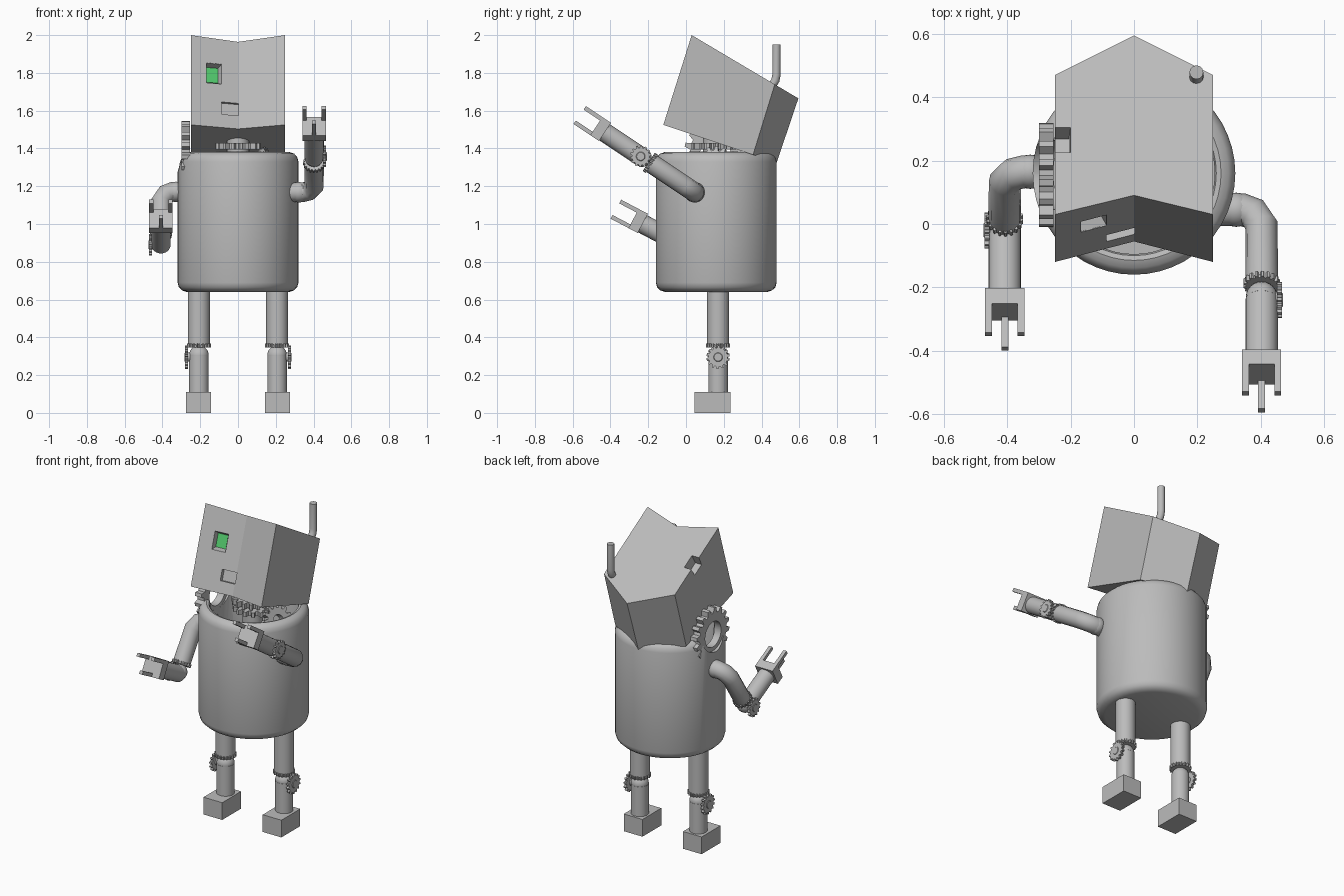
import bpy, bmesh, math
from mathutils import Vector as V, Matrix

if "Cube" in bpy.data.objects:
    bpy.data.objects.remove(bpy.data.objects["Cube"])

def material(name, rgb):
    m = bpy.data.materials.new(name)
    m.diffuse_color = (*rgb, 1)
    m.use_nodes = True
    m.node_tree.nodes["Principled BSDF"].inputs["Base Color"].default_value = m.diffuse_color
    return m

GREY = material("metal_grey", (0.5, 0.5, 0.5))
GREEN = material("eye_green", (0.09, 0.61, 0.16))

def finish(name, bm, mat=GREY, smooth=True):
    bmesh.ops.recalc_face_normals(bm, faces=bm.faces[:])
    me = bpy.data.meshes.new(name)
    bm.to_mesh(me)
    bm.free()
    ob = bpy.data.objects.new(name, me)
    bpy.context.collection.objects.link(ob)
    me.materials.append(mat)
    if smooth:
        smooth_obj(ob)
    return ob

def select(ob):
    bpy.ops.object.select_all(action='DESELECT')
    ob.select_set(True)
    bpy.context.view_layer.objects.active = ob

def smooth_obj(ob):
    select(ob)
    bpy.ops.object.shade_smooth_by_angle(angle=math.radians(35))

def basis(a, b, c):
    return Matrix((a, b, c)).transposed()

def box(name, org, axes, lo, hi, mat=GREY, taper=1.0):
    """Box between lo and hi in a (possibly skewed) basis; taper shrinks the far third-axis end."""
    bm = bmesh.new()
    bmesh.ops.create_cube(bm, size=1)
    for v in bm.verts:
        k = taper if v.co.z > 0 else 1
        p = V([lo[i] + (v.co[i] + 0.5) * (hi[i] - lo[i]) for i in range(3)])
        p.x *= k
        p.y *= k
        v.co = V(org) + axes @ p
    return finish(name, bm, mat, False)

def rings(name, loops, mat=GREY, closed=False, caps=False):
    """Skin a list of equal-length vertex loops."""
    bm = bmesh.new()
    rs = [[bm.verts.new(p) for p in lp] for lp in loops]
    pairs = list(zip(rs, rs[1:])) + ([(rs[-1], rs[0])] if closed else [])
    for a, b in pairs:
        for i in range(len(a)):
            j = (i + 1) % len(a)
            bm.faces.new((a[i], a[j], b[j], b[i]))
    if caps:
        bm.faces.new(rs[0])
        bm.faces.new(rs[-1])
    return finish(name, bm, mat)

def circle(c, axis, r, n=24):
    q = V(axis).to_track_quat('Z', 'Y')
    return [V(c) + q @ V((r * math.cos(2 * math.pi * i / n), r * math.sin(2 * math.pi * i / n), 0))
            for i in range(n)]

def rod(name, a, b, r, bevel=0.008):
    a, b = V(a), V(b)
    d = (b - a).normalized()
    return rings(name, [circle(a, d, r - bevel), circle(a + d * bevel, d, r),
                        circle(b - d * bevel, d, r), circle(b, d, r - bevel)], caps=True)

def gear(name, c, axis, root, tip, thick, teeth, hole):
    d = V(axis).normalized()
    q = d.to_track_quat('Z', 'Y')
    n = teeth * 4
    def loop(h, inner):
        pts = []
        for i in range(n):
            a = 2 * math.pi * (i + (0.15, -0.15, 0.15, -0.15)[i % 4]) / n
            r = hole if inner else (tip if i % 4 in (1, 2) else root)
            pts.append(V(c) + q @ V((r * math.cos(a), r * math.sin(a), h)))
        return pts
    t = thick / 2
    return rings(name, [loop(-t, False), loop(t, False), loop(t, True), loop(-t, True)], closed=True)

def ball(name, c, r):
    bm = bmesh.new()
    bmesh.ops.create_uvsphere(bm, u_segments=24, v_segments=14, radius=r)
    bmesh.ops.translate(bm, vec=V(c), verts=bm.verts[:])
    return finish(name, bm)

def pipe(name, pts, r):
    cu = bpy.data.curves.new(name, 'CURVE')
    cu.dimensions = '3D'
    cu.bevel_depth = r
    cu.bevel_resolution = 4
    cu.use_fill_caps = True
    sp = cu.splines.new('POLY')
    sp.points.add(len(pts) - 1)
    for p, co in zip(sp.points, pts):
        p.co = (*co, 1)
    ob = bpy.data.objects.new(name, cu)
    bpy.context.collection.objects.link(ob)
    cu.materials.append(GREY)
    select(ob)
    bpy.ops.object.convert(target='MESH')
    smooth_obj(bpy.context.object)

def cut(ob, cutter):
    m = ob.modifiers.new("cut", 'BOOLEAN')
    m.operation = 'DIFFERENCE'
    m.solver = 'EXACT'
    m.object = cutter
    select(ob)
    bpy.ops.object.modifier_apply(modifier="cut")
    bpy.data.objects.remove(cutter)

# Body: open drum with rounded rims and a side notch for the big gear
prof = [(0.27, 0.64), (0.295, 0.648), (0.313, 0.665), (0.32, 0.69), (0.32, 1.33), (0.313, 1.355),
        (0.298, 1.372), (0.275, 1.38), (0.26, 1.375), (0.255, 1.36), (0.255, 1.0)]
body = rings("body", [circle((0, 0.16, z), (0, 0, 1), r, 48) for r, z in prof], caps=True)
cut(body, rod("notch_cutter", (-0.4, 0.155, 1.385), (-0.2, 0.155, 1.385), 0.11))
smooth_obj(body)

# Neck and gears in the drum
rod("neck", (0, 0.15, 0.98), (0, 0.15, 1.47), 0.06)
gear("neck_gear", (0, 0.145, 1.412), (0, 0, 1), 0.095, 0.12, 0.035, 16, 0.04)
gear("lower_neck_gear", (0.015, 0.145, 1.37), (0, 0, 1), 0.105, 0.13, 0.03, 16, 0.04)
gear("side_gear", (-0.277, 0.155, 1.38), (1, 0, 0), 0.135, 0.165, 0.046, 16, 0.08)
gear("inner_gear", (0.17, 0.15, 1.31), (1, -0.2, 0.5), 0.08, 0.105, 0.035, 14, 0.04)

# Head: folded box, front folded inwards, back folded outwards, tilted back
plan_low = [(-0.25, -0.12), (0, -0.055), (0.25, -0.12), (0.25, 0.355), (0, 0.48), (-0.25, 0.355)]
plan_top = [(-0.25, 0.03), (0, 0.0905), (0.25, 0.03), (0.25, 0.47), (0, 0.595), (-0.25, 0.47)]
head = rings("head", [[(x, y, 1.525 - 0.333 * (y + 0.12)) for x, y in plan_low],
                      [(x, y, 2.0 - 0.593 * (y - 0.03)) for x, y in plan_top]], caps=True)

# Eyes and mouth: recesses cut square to each half of the face
up = V((0, 0.301, 0.954))
inward = V((0, 0.954, -0.301))
for s, side in ((1, "right"), (-1, "left")):
    across = V((0.25 * s, -0.065, 0.022)).normalized()
    n = across.cross(up) * -s
    n = n if n.y > 0 else -n
    ax = basis(across, up, n)
    eye = V((0.127 * s, 0.0014, 1.797))
    cut(head, box("eye_cutter", eye, ax, (-0.042, -0.055, 0), (0.042, 0.055, 0.04), taper=0.74))
    # widen the mouth of the recess so the cut opens cleanly
    cut(head, box("eye_rim_cutter", eye, ax, (-0.042, -0.055, -0.02), (0.042, 0.055, 0.002)))
    box(side + "_eye", eye, ax, (-0.031, -0.041, 0.034), (0.031, 0.041, 0.041), GREEN)
    mouth = V((0, -0.055, 1.503)) + up * 0.108
    cut(head, box("mouth_cutter", mouth, basis(across, up, inward),
                  (-0.002, -0.034, -0.03), (0.09, 0.034, 0.022)))

# Chipped corner on the left top edge of the head
cut(head, box("chip_cutter", (-0.25, 0.265, 1.86),
              basis(V((1, 0, 0)), V((0, 0.86, -0.51)), V((0, -0.51, -0.86))),
              (-0.055, -0.05, -0.06), (0.055, 0.05, 0.06), taper=0.8))
head.data.polygons.foreach_set("use_smooth", [False] * len(head.data.polygons))

# Antenna
pipe("antenna", [(0.197, 0.43, 1.70), (0.197, 0.457, 1.735), (0.197, 0.473, 1.76),
                 (0.197, 0.479, 1.79), (0.197, 0.479, 1.95)], 0.022)

# Arms: bent upper tube, toothed collar, elbow, forearm and three-fingered claw
def arm(side, s, shoulder, elbow, wrist):
    S, E, W = V(shoulder), V(elbow), V(wrist)
    u = (E - S).normalized()
    d = (W - E).normalized()
    out = V((s, 0, 0))
    ring = E - u * 0.062
    pipe(side + "_upper_arm", [S - out * 0.13, S - out * 0.06, S - out * 0.025 + u * 0.015,
                               S + u * 0.06, ring], 0.052)
    ball(side + "_shoulder", S - out * 0.08, 0.054)
    gear(side + "_arm_collar", ring, u, 0.05, 0.058, 0.02, 18, 0.02)
    ball(side + "_elbow", E - u * 0.01, 0.05)
    rod(side + "_forearm", E - d * 0.01, W + d * 0.01, 0.051)
    gear(side + "_elbow_gear", E + out * 0.056, out, 0.046, 0.057, 0.016, 14, 0.02)
    rod(side + "_elbow_hub", E, E + out * 0.067, 0.024, 0.003)
    ax = basis(V((1, 0, 0)), d, V((0, -d.z, d.y)) * -1)
    box(side + "_palm", W, ax, (-0.062, 0, -0.055), (0.062, 0.055, 0.06))
    for x in (-0.051, 0.051):
        box(side + "_upper_finger", W, ax, (x - 0.011, 0.05, 0.038), (x + 0.011, 0.16, 0.06))
    box(side + "_lower_finger", W, ax, (-0.011, 0.05, -0.055), (0.011, 0.162, -0.033))

arm("right", 1, (0.403, 0.045, 1.168), (0.403, -0.24, 1.358), (0.403, -0.43, 1.485))
arm("left", -1, (-0.408, 0.165, 1.17), (-0.408, -0.02, 0.89), (-0.408, -0.23, 1.001))

# Legs: thigh, toothed collar, knee with side gear, shin and block foot
for s, side in ((1, "right"), (-1, "left")):
    x, y = 0.207 * s, 0.17
    rod(side + "_thigh", (x, y, 0.35), (x, y, 0.652), 0.058, 0.012)
    gear(side + "_leg_collar", (x, y, 0.357), (0, 0, 1), 0.056, 0.064, 0.02, 20, 0.02)
    ball(side + "_knee", (x, y, 0.305), 0.052)
    rod(side + "_shin", (x, y, 0.1), (x, y, 0.31), 0.052, 0.01)
    gear(side + "_knee_gear", (x + 0.065 * s, y, 0.295), (s, 0, 0), 0.05, 0.062, 0.016, 14, 0.02)
    rod(side + "_knee_hub", (x, y, 0.295), (x + 0.076 * s, y, 0.295), 0.024, 0.003)
    box(side + "_foot", (0.209 * s, 0.14, 0), Matrix.Identity(3),
        (-0.066, -0.095, 0), (0.066, 0.095, 0.11))
